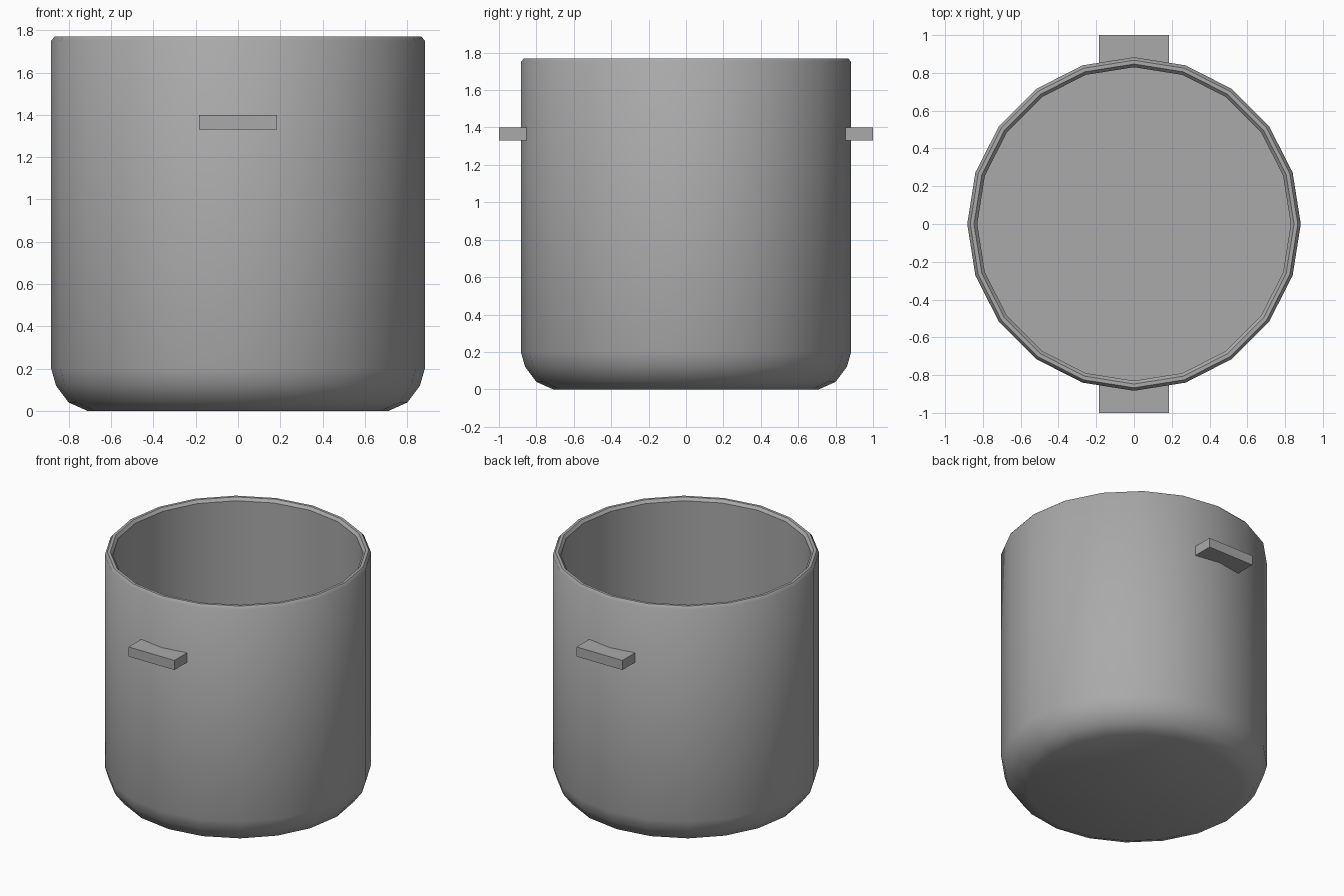
import bpy, bmesh, math
from mathutils import Matrix, Vector

SIDES = 20

default = bpy.data.objects.get("Cube")
if default:
    bpy.data.objects.remove(default, do_unlink=True)

# Single metal colour
metal = bpy.data.materials.new("grey_metal")
metal.use_nodes = True
grey = (0.4, 0.4, 0.4, 1)
metal.diffuse_color = grey
metal.node_tree.nodes["Principled BSDF"].inputs["Base Color"].default_value = grey


def add_object(name, bm):
    mesh = bpy.data.meshes.new(name)
    bmesh.ops.recalc_face_normals(bm, faces=bm.faces)
    bm.to_mesh(mesh)
    bm.free()
    mesh.materials.append(metal)
    obj = bpy.data.objects.new(name, mesh)
    bpy.context.collection.objects.link(obj)
    return obj


def lathe(name, profile):
    """Turn (radius, height) points around z and cap both ends."""
    bm = bmesh.new()
    rings = []
    for r, z in profile:
        angles = [math.tau * i / SIDES for i in range(SIDES)]
        rings.append([bm.verts.new((r * math.cos(a), r * math.sin(a), z)) for a in angles])
    for low, high in zip(rings, rings[1:]):
        for i in range(SIDES):
            j = (i + 1) % SIDES
            bm.faces.new((low[i], low[j], high[j], high[i]))
    bm.faces.new(rings[0])
    bm.faces.new(rings[-1])
    return add_object(name, bm)


def box(name, centre, size):
    bm = bmesh.new()
    matrix = Matrix.Translation(centre) @ Matrix.Diagonal(Vector((*size, 1)))
    bmesh.ops.create_cube(bm, size=1, matrix=matrix)
    return add_object(name, bm)


# Pot: rounded base, straight wall, bevelled rim, straight inner wall and floor
pot = lathe("pot_body", [
    (0.71, 0), (0.80, 0.04), (0.86, 0.12), (0.883, 0.20),
    (0.883, 1.75), (0.867, 1.77), (0.847, 1.77), (0.83, 1.75),
    (0.83, 0.12),
])
bpy.ops.object.select_all(action="DESELECT")
pot.select_set(True)
bpy.context.view_layer.objects.active = pot
bpy.ops.object.shade_smooth_by_angle(angle=math.radians(40))

# Flat bar handles, set into the wall
for name, side in (("front_handle", -1), ("back_handle", 1)):
    box(name, (0, side * 0.92, 1.365), (0.37, 0.16, 0.07))
